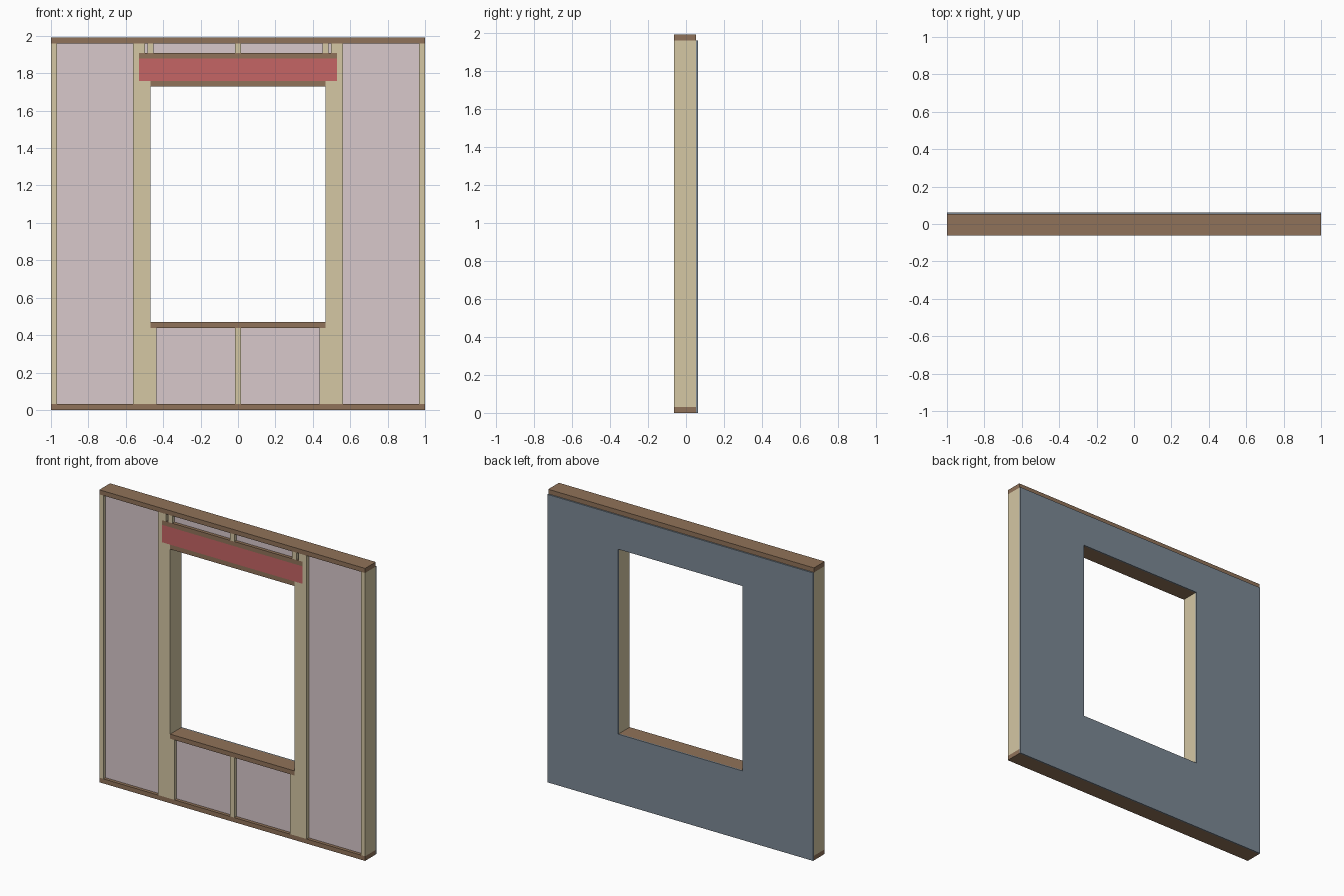
import bpy

if "Cube" in bpy.data.objects:
    bpy.data.objects.remove(bpy.data.objects["Cube"])

T = 0.0312                    # lumber thickness
Y0, Y1, Y2 = -0.062, 0.0527, 0.062   # frame front, frame back, sheathing back
H = 1.99                      # wall height
W = 0.467                     # half width of the window opening
SILL, HEAD = 0.47, 1.728      # opening bottom and top
BEAM0, BEAM1 = HEAD + T, 1.878       # header beam
CRIP = BEAM1 + T              # underside of the upper cripples


def material(name, rgb):
    m = bpy.data.materials.new(name)
    m.diffuse_color = (*rgb, 1)
    m.use_nodes = True
    m.node_tree.nodes["Principled BSDF"].inputs["Base Color"].default_value = m.diffuse_color
    return m


STUD = material("stud_wood", (0.66, 0.57, 0.37))
PLATE = material("plate_wood", (0.28, 0.17, 0.10))
RED = material("header_red", (0.56, 0.13, 0.13))
PINK = material("insulation_pink", (0.69, 0.58, 0.60))
BLUE = material("sheathing_blue", (0.20, 0.25, 0.30))


def mesh_object(name, verts, faces, mat):
    me = bpy.data.meshes.new(name)
    me.from_pydata(verts, [], faces)
    me.materials.append(mat)
    ob = bpy.data.objects.new(name, me)
    bpy.context.collection.objects.link(ob)
    return ob


def box(name, x0, x1, z0, z1, mat, y0=Y0, y1=Y1):
    verts = [(x, y, z) for x in (x0, x1) for y in (y0, y1) for z in (z0, z1)]
    faces = [(0, 1, 3, 2), (4, 6, 7, 5), (0, 4, 5, 1),
             (2, 3, 7, 6), (0, 2, 6, 4), (1, 5, 7, 3)]
    return mesh_object(name, verts, faces, mat)


def pair(name, x0, x1, z0, z1, mat, **kw):
    box(name + "_right", x0, x1, z0, z1, mat, **kw)
    box(name + "_left", -x1, -x0, z0, z1, mat, **kw)


# Horizontal plates
box("bottom_plate", -1, 1, 0, T, PLATE)
box("top_plate", -1, 1, H - T, H, PLATE)
box("window_sill", -W, W, SILL - T, SILL, PLATE)
box("window_head_plate", -W, W, HEAD, BEAM0, PLATE)

# Header beam and its cap
box("header_beam", -W - 2 * T, W + 2 * T, BEAM0, BEAM1, RED)
box("header_cap", -W - 2 * T, W + 2 * T, BEAM1, CRIP, PLATE)

# Full-height studs and doubled jack studs
pair("end_stud", 1 - T, 1, T, H - T, STUD)
pair("king_stud", W + 2 * T, W + 3 * T, T, H - T, STUD)
pair("outer_jack_stud", W + T, W + 2 * T, T, BEAM0, STUD)
pair("inner_jack_stud", W, W + T, T, BEAM0, STUD)

# Short cripple studs
pair("sill_end_cripple", W - T, W, T, SILL - T, STUD)
box("sill_middle_cripple", -T / 2, T / 2, T, SILL - T, STUD)
pair("header_end_cripple", W + T, W + 2 * T, CRIP, H - T, STUD)
pair("header_side_cripple", W - T / 2, W + T / 2, CRIP, H - T, STUD)
box("header_middle_cripple", -T / 2, T / 2, CRIP, H - T, STUD)

# Insulation set slightly back inside each bay
bay = dict(y0=Y0 + 0.022)
pair("side_insulation", W + 3 * T, 1 - T, T, H - T, PINK, **bay)
pair("sill_insulation", T / 2, W - T, T, SILL - T, PINK, **bay)
pair("header_insulation", T / 2, W - T / 2, CRIP, H - T, PINK, **bay)
pair("header_gap_insulation", W + T / 2, W + T, CRIP, H - T, PINK, **bay)

# Sheathing sheet with the window cut out
def ring(x, z0, z1):
    return [(-x, Y1, z0), (x, Y1, z0), (x, Y1, z1), (-x, Y1, z1)]


sheet = mesh_object("sheathing", ring(1, 0, H - T) + ring(W, SILL, HEAD),
                    [(i, (i + 1) % 4, 4 + (i + 1) % 4, 4 + i) for i in range(4)], BLUE)
solid = sheet.modifiers.new("thickness", 'SOLIDIFY')
solid.thickness = Y2 - Y1
solid.offset = -1             # faces point forward, so thicken towards the back
